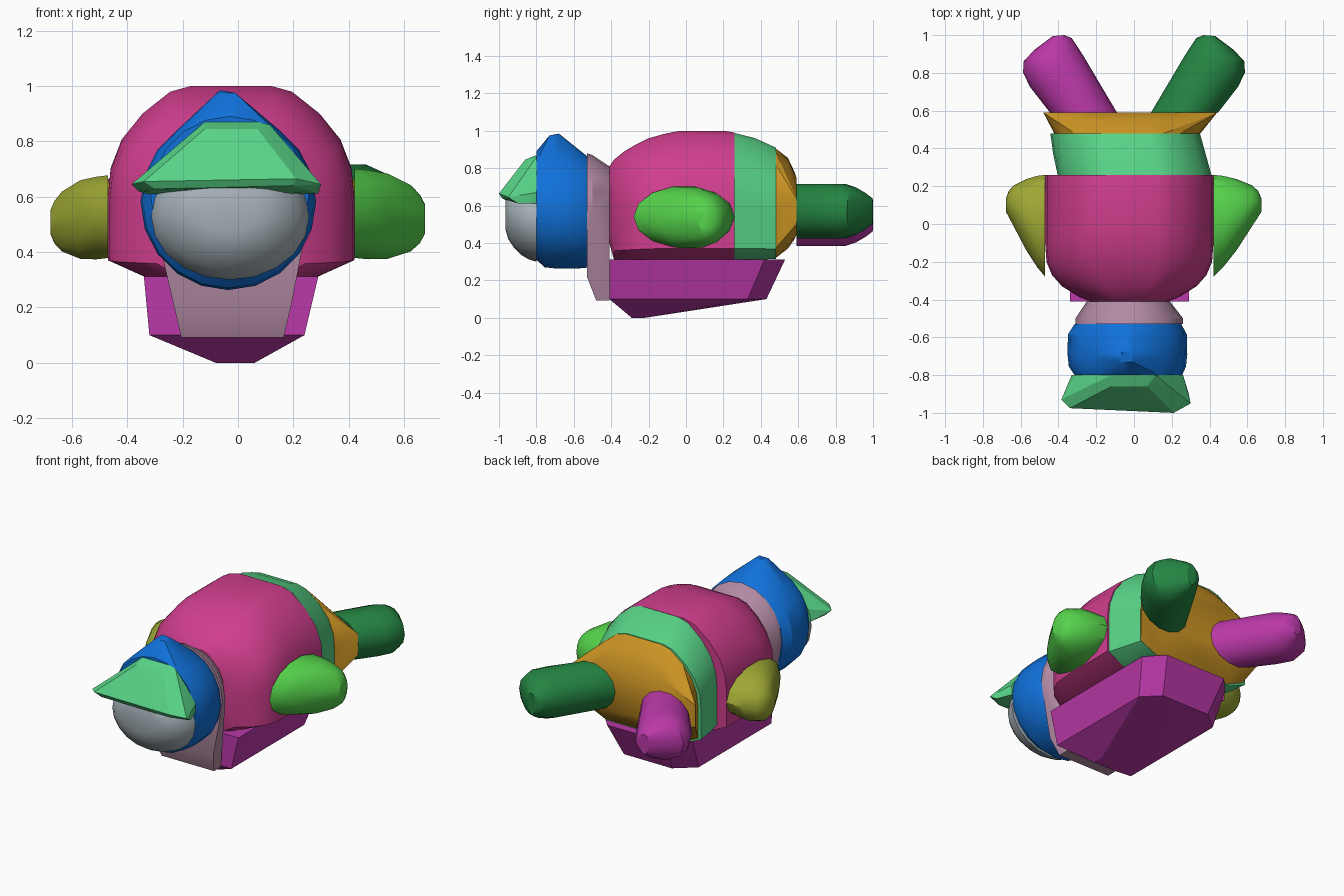
import bpy, bmesh, math
from mathutils import Vector

cube = bpy.data.objects.get("Cube")
if cube:
    bpy.data.objects.remove(cube, do_unlink=True)


def material(name, r, g, b):
    """Flat material from display (sRGB 0-255) values."""
    lin = [((c / 255 + 0.055) / 1.055) ** 2.4 if c > 10 else c / 255 / 12.92 for c in (r, g, b)]
    m = bpy.data.materials.new(name)
    m.use_nodes = True
    m.diffuse_color = (*lin, 1)
    bsdf = m.node_tree.nodes["Principled BSDF"]
    bsdf.inputs["Base Color"].default_value = (*lin, 1)
    bsdf.inputs["Roughness"].default_value = 0.8
    return m


MAGENTA = material("magenta", 208, 62, 142)
MINT = material("mint green", 88, 212, 135)
GOLD = material("gold", 203, 148, 36)
FOREST = material("forest green", 36, 132, 66)
VIOLET = material("violet", 186, 56, 168)
OLIVE = material("olive", 158, 168, 52)
LIME = material("bright green", 85, 210, 75)
MAUVE = material("mauve", 178, 138, 163)
BLUE = material("blue", 16, 113, 218)
GREY = material("grey", 168, 180, 187)


def hull(name, points, mat, angle=28):
    """Convex solid wrapped around a cloud of section points."""
    bm = bmesh.new()
    for p in points:
        bm.verts.new(p)
    bmesh.ops.remove_doubles(bm, verts=bm.verts[:], dist=0.002)
    res = bmesh.ops.convex_hull(bm, input=bm.verts[:])
    loose = {v for v in res["geom_interior"] + res["geom_unused"]
             if isinstance(v, bmesh.types.BMVert)}
    bmesh.ops.delete(bm, geom=list(loose), context="VERTS")
    bmesh.ops.dissolve_limit(bm, angle_limit=math.radians(0.5),
                             verts=bm.verts[:], edges=bm.edges[:])
    bmesh.ops.recalc_face_normals(bm, faces=bm.faces[:])
    me = bpy.data.meshes.new(name)
    bm.to_mesh(me)
    bm.free()
    me.materials.append(mat)
    ob = bpy.data.objects.new(name, me)
    bpy.context.collection.objects.link(ob)
    bpy.ops.object.select_all(action="DESELECT")
    bpy.context.view_layer.objects.active = ob
    ob.select_set(True)
    bpy.ops.object.shade_smooth_by_angle(angle=math.radians(angle))
    return ob


def ring(a, b, z0, z1, n=16):
    """Upright ellipse whose horizontal diameter runs from a to b (x, y pairs)."""
    a, b = Vector((*a, (z0 + z1) / 2)), Vector((*b, (z0 + z1) / 2))
    c, u, v = (a + b) / 2, (b - a) / 2, Vector((0, 0, (z1 - z0) / 2))
    return [c + u * math.cos(t) + v * math.sin(t)
            for t in (2 * math.pi * i / n for i in range(n))]


def disc(y, x0, x1, z0, z1, n=20):
    return ring((x0, y), (x1, y), z0, z1, n)


# Dome-shaped torso section: half width and height fraction
DOME = [(.145, 1), (.22, .97), (.32, .855), (.395, .72), (.435, .57),
        (.445, .42), (.445, .09), (.31, 0)]


def dome(y, cx, scale, z0, z1):
    return [(cx + s * hx * scale, y, z0 + (z1 - z0) * t) for hx, t in DOME for s in (-1, 1)]


# Torso
pts = []
for y, s, z0, z1 in [(-.41, .46, .40, .81), (-.385, .60, .31, .845), (-.33, .80, .31, .89),
                     (-.27, .92, .31, .925), (-.2, .985, .31, .96), (-.11, 1, .31, .985),
                     (-.03, 1, .31, 1.0), (.2, 1, .31, 1.0), (.26, 1, .31, .99)]:
    pts += dome(y, -.025, s, z0, z1)
hull("torso", pts, MAGENTA)

# Band behind the torso and the tail wedge
hull("rear_band", dome(.26, .003, .915, .31, .988) + dome(.37, -.025, .905, .31, .96)
     + dome(.48, -.047, .89, .315, .91), MINT)
hull("tail", dome(.48, -.035, .87, .32, .905) + disc(.545, -.40, .35, .37, .855)
     + disc(.58, -.36, .30, .42, .78)
     + [(x, .59, z) for x in (-.48, .44) for z in (.50, .64)]
     + [(x, .59, z) for x in (-.25, .2) for z in (.44, .75)], GOLD)

# Belly keel
pts = [(x, y, .312) for x, y in [(-.34, -.41), (.29, -.41), (-.34, .42), (.29, .42),
                                 (-.24, .53), (.19, .53)]]
pts += [(x, y, .10) for x, y in [(-.32, -.41), (.24, -.41), (-.32, .33), (.24, .33),
                                 (-.2, .43), (.14, .43)]]
pts += [(x, y, 0) for x in (-.08, .06) for y in (-.29, -.22)]
hull("belly", pts, VIOLET, 20)

# Neck with its flat chest
hull("neck", disc(-.53, -.31, .26, .28, .88) + disc(-.50, -.31, .26, .28, .87)
     + disc(-.41, -.25, .19, .36, .81)
     + [(-.235, -.53, .22), (.195, -.53, .22)]
     + [(x, y, .092) for x in (-.205, .165) for y in (-.48, -.41)], MAUVE)

# Head, peaked on top
hull("head", disc(-.80, -.315, .255, .31, .89) + disc(-.755, -.345, .275, .27, .90)
     + disc(-.69, -.352, .282, .263, .90) + disc(-.585, -.35, .28, .263, .89)
     + disc(-.53, -.315, .25, .268, .865)
     + [(-.075, -.73, .975), (-.01, -.73, .975), (-.065, -.68, .985), (-.01, -.67, .975)], BLUE)

# Rounded face
pts = []
for y, r in [(-.80, .285), (-.84, .273), (-.88, .25), (-.92, .21), (-.95, .165), (-.966, .11)]:
    pts += disc(y, -.028 - r, -.028 + r, .585 - r, .585 + r * .6)
hull("face", pts, GREY)

# Brim over the face
hull("brim", [(-.12, -.80, .87), (.07, -.80, .87), (.115, -.80, .86), (.19, -.80, .77),
              (.26, -.80, .67), (.255, -.80, .61), (-.33, -.80, .61), (-.31, -.80, .68),
              (-.2, -.80, .79), (-.12, -.86, .845), (.07, -.86, .845), (.13, -.85, .82),
              (-.385, -.93, .645), (-.36, -.90, .62), (-.34, -.975, .655), (-.30, -.96, .628),
              (.21, -1.0, .665), (.20, -.985, .64), (.30, -.95, .645), (.29, -.90, .612)],
     MINT, 15)

# Wings: root to tip sections (share of reach, y range, z range)
WING = [(0, -.28, .26, .375, .705), (.2, -.23, .255, .37, .70), (.48, -.14, .238, .372, .687),
        (.8, -.01, .205, .40, .645), (.93, .04, .175, .43, .61), (1, .065, .135, .465, .575)]
for name, root, tip, drop, mat in [("left_wing", .42, .675, 0, LIME),
                                   ("right_wing", -.47, -.678, .012, OLIVE)]:
    pts = []
    for f, y0, y1, z0, z1 in WING:
        x = root + (tip - root) * f
        pts += ring((x, y0), (x, y1), z0, z1 - 2 * drop, 14)
    hull(name, pts, mat)

# Legs: splayed stubs with rounded ends (inner point, outer point, z inset)
LEG = [((.09, .59), (.445, .59), 0), ((.18, .74), (.55, .725), 0), ((.265, .885), (.587, .80), 0),
       ((.30, .94), (.585, .86), .02), ((.33, .985), (.53, .92), .05), ((.37, 1.0), (.43, .995), .08)]
for name, side, z0, z1, mat in [("left_leg", 1, .42, .72, FOREST),
                                ("right_leg", -1, .38, .67, VIOLET)]:
    pts = []
    for a, b, inset in LEG:
        pts += ring((side * a[0], a[1]), (side * b[0], b[1]), z0 + inset, z1 - inset, 14)
    hull(name, pts, mat)
